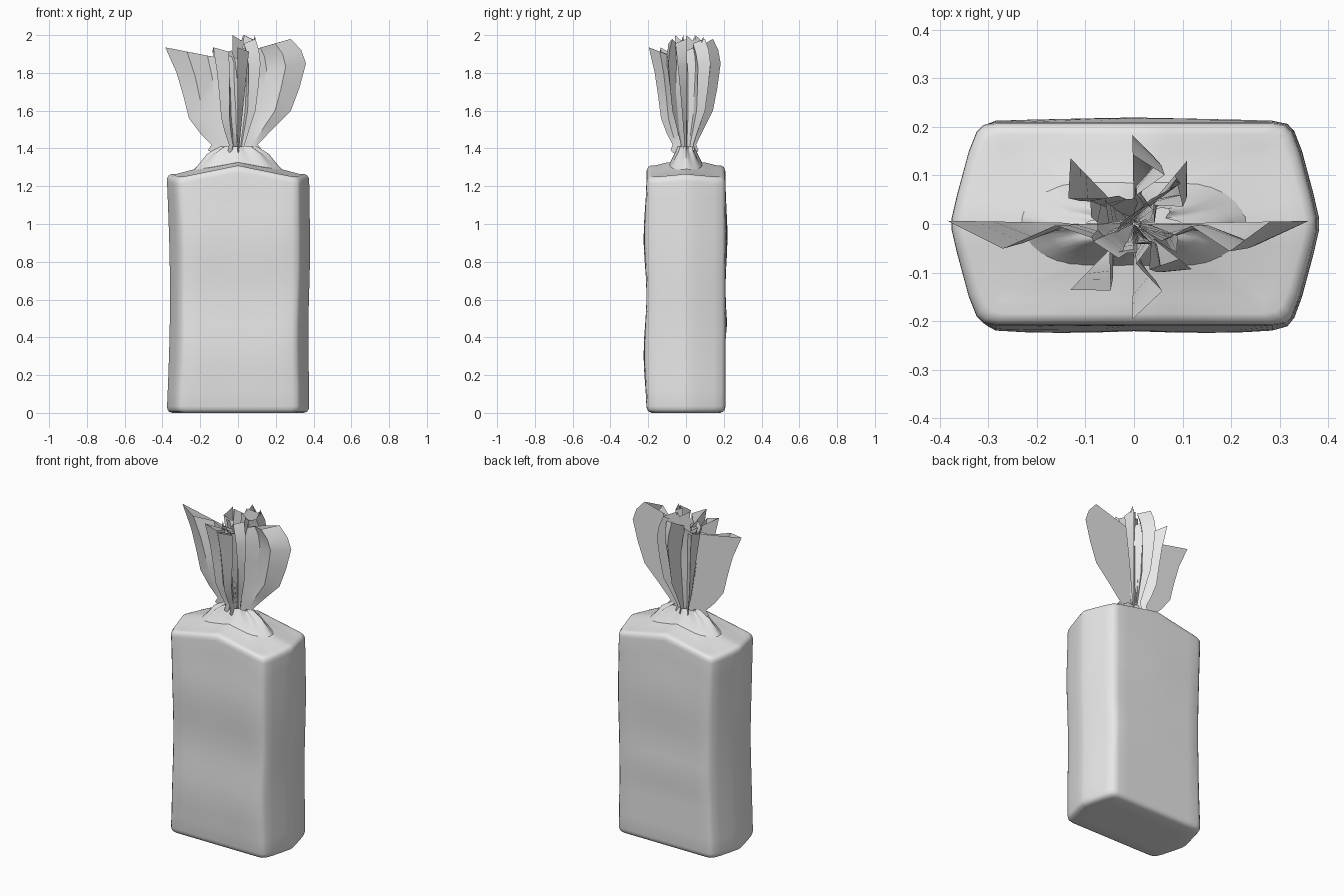
import bpy, bmesh, math
from mathutils import Vector

if "Cube" in bpy.data.objects:
    bpy.data.objects.remove(bpy.data.objects["Cube"])

wrap = bpy.data.materials.new("pale_grey_wrapper")
wrap.diffuse_color = (0.8, 0.8, 0.8, 1)
wrap.use_nodes = True
wrap.node_tree.nodes["Principled BSDF"].inputs["Base Color"].default_value = wrap.diffuse_color


def finish(name, bm, angle):
    me = bpy.data.meshes.new(name)
    bm.to_mesh(me)
    bm.free()
    me.materials.append(wrap)
    ob = bpy.data.objects.new(name, me)
    bpy.context.collection.objects.link(ob)
    bpy.ops.object.select_all(action='DESELECT')
    ob.select_set(True)
    bpy.context.view_layer.objects.active = ob
    bpy.ops.object.shade_smooth_by_angle(angle=math.radians(angle))
    return ob


def loft(bm, rings):
    rows = [[bm.verts.new(p) for p in ring] for ring in rings]
    n = len(rows[0])
    for a, b in zip(rows, rows[1:]):
        for i in range(n):
            j = (i + 1) % n
            bm.faces.new((a[i], a[j], b[j], b[i]))
    return rows


# Rounded six-sided outline, one quarter mirrored into four
quarter = [(0.377, 0.012), (0.366, 0.06), (0.342, 0.15), (0.326, 0.19), (0.312, 0.204),
           (0.285, 0.209), (0.22, 0.209), (0.15, 0.209), (0.07, 0.209)]
outline = (quarter + [(0, 0.209)] + [(-x, y) for x, y in reversed(quarter)]
           + [(-x, -y) for x, y in quarter] + [(0, -0.209)]
           + [(x, -y) for x, y in reversed(quarter)])


def bulge(x, y, z):
    """Soft dents and swells of the filled packet."""
    k = math.sin(math.pi * min(max(z / 1.25, 0), 1))
    flat = max(0, 1 - abs(x) / 0.33)
    if y < 0:
        y -= 0.03 * math.sin(math.pi * z / 0.62) ** 2 * flat ** 0.5 * (0.4 + abs(x) * 2)
    else:
        y += 0.016 * (1 - math.cos(math.pi * z / 0.33)) / 2 * flat ** 0.5 * (z > 0.4) * k
    if x < -0.3:
        x += 0.017 * k
    elif x > 0.3:
        x += 0.006 * math.sin(math.pi * (z - 0.65) / 0.6) * k
    return x, y, z


def inset(x, y, d):
    return x * (1 - d / 0.37), y * (1 - d / 0.21)


def roof(x, y):
    return 1.338 - 0.19 * abs(x) - 0.13 * abs(y)


# Packet body: rounded bottom, swelling walls, ridged top
rings = [[(*inset(x, y, d), z) for x, y in outline]
         for d, z in ((0.10, 0), (0.03, 0), (0.012, 0.006), (0.003, 0.018))]
rings += [[bulge(x, y, 0.035 + (roof(x, y) - 0.075) * t / 14) for x, y in outline]
          for t in range(15)]
for d, drop in ((0.002, 0.022), (0.010, 0.008), (0.024, 0.001), (0.05, 0)):
    rings.append([(*inset(x, y, d), roof(x, y) - drop) for x, y in outline])
for s in (0.5, 0.25, 0.06):
    rings.append([(x * s, y * s, roof(x * s, y * s)) for x, y in outline])
bm = bmesh.new()
rows = loft(bm, rings)
bm.faces.new(list(reversed(rows[0])))
bm.faces.new(rows[-1])
bmesh.ops.recalc_face_normals(bm, faces=bm.faces)
finish("packet_body", bm, 40)

# Pleated collar drawn up from the top to the neck
bm = bmesh.new()
N = 48
rings = []
for rx, ry, z, p in ((0.25, 0.13, 1.27, 0), (0.20, 0.085, 1.325, 0.05), (0.165, 0.062, 1.37, 0.14),
                     (0.125, 0.05, 1.395, 0.25), (0.10, 0.045, 1.41, 0.3)):
    ring = []
    for i in range(N):
        a = 2 * math.pi * i / N
        f = 1 - p * (1 - math.cos(8 * a)) / 2
        ring.append((rx * f * math.cos(a), ry * f * math.sin(a), z))
    rings.append(ring)
loft(bm, rings)
bmesh.ops.recalc_face_normals(bm, faces=bm.faces)
finish("gathered_collar", bm, 40)

# Fin outlines: (outer radius, outer z, inner z)
PEAKED = [(0.05, 1.34, 1.33), (0.13, 1.39, 1.37), (0.105, 1.42, 1.41), (0.19, 1.51, 1.50),
          (0.28, 1.60, 1.60), (0.325, 1.72, 1.72), (0.36, 1.85, 1.80), (0.335, 1.92, 1.86),
          (0.28, 1.98, 1.90)]
SWEPT = [(0.05, 1.34, 1.33), (0.16, 1.39, 1.37), (0.14, 1.42, 1.41), (0.20, 1.48, 1.48),
         (0.26, 1.56, 1.56), (0.29, 1.68, 1.66), (0.325, 1.80, 1.76), (0.385, 1.935, 1.86)]


def fin(name, angle, shape, size, fold, tilt=0.0):
    """A folded pleat: one flat sheet and one creased sheet sharing the outer edge."""
    a = math.radians(angle)
    out = Vector((math.cos(a), math.sin(a), 0))
    side = Vector((-math.sin(a), math.cos(a), 0))
    bm = bmesh.new()
    steps = (1, 0.7, 0.42, 0.2, 0.03)
    crease = (0, 1, 0.1, 0.6, 0.1)
    for creased in (False, True):
        grid = []
        for r, zo, zi in shape:
            t = (zo - 1.33) / 0.6
            row = []
            for s, c in zip(steps, crease):
                off = fold * c * t if creased else 0
                q = out * (r * s * size) + side * (off + tilt * s * t)
                q.z = zi + (zo - zi) * s
                row.append(bm.verts.new(q))
            grid.append(row)
        for g, h in zip(grid, grid[1:]):
            for i in range(len(steps) - 1):
                bm.faces.new((g[i], g[i + 1], h[i + 1], h[i]))
    bmesh.ops.remove_doubles(bm, verts=bm.verts, dist=0.0005)
    return finish(name, bm, 35)


fin("left_fin", 179, SWEPT, 1.0, 0.055)
fin("right_fin", 1, PEAKED, 1.0, -0.055)
fin("front_fin", 269, SWEPT, 0.51, 0.06)
fin("back_fin", 91, PEAKED, 0.51, -0.06)
fin("front_left_fin", 226, SWEPT, 0.49, 0.06)
fin("back_left_fin", 134, SWEPT, 0.49, 0.06)
fin("front_right_fin", 322, PEAKED, 0.42, -0.05)
fin("back_right_fin", 50, PEAKED, 0.47, -0.05)

# Small torn strips standing in the middle of the gather
for i, (x, y, lean) in enumerate(((0.0, 0.02, 0.03), (0.05, -0.03, 0.05), (0.05, 0.06, 0.06),
                                  (-0.05, -0.04, -0.04), (-0.05, 0.03, -0.05))):
    top = 2.0 if x >= 0 else 1.92
    bm = bmesh.new()
    grid = []
    for z, w, k in ((1.36, 0.01, 0.1), (1.5, 0.03, 0.4), (1.7, 0.04, 0.7), (1.86, 0.03, 0.9), (top, 0.028, 1.2)):
        c = Vector((x * k, y * k, z))
        d = Vector((w, -w * (1 if i % 2 else -1) * 0.8, 0))
        grid.append([bm.verts.new(c - d), bm.verts.new(c + Vector((lean * 0.5 * k, 0.012, -0.025 * k))),
                     bm.verts.new(c + d)])
    for g, h in zip(grid, grid[1:]):
        for j in range(2):
            bm.faces.new((g[j], g[j + 1], h[j + 1], h[j]))
    finish("torn_strip_%d" % (i + 1), bm, 35)
